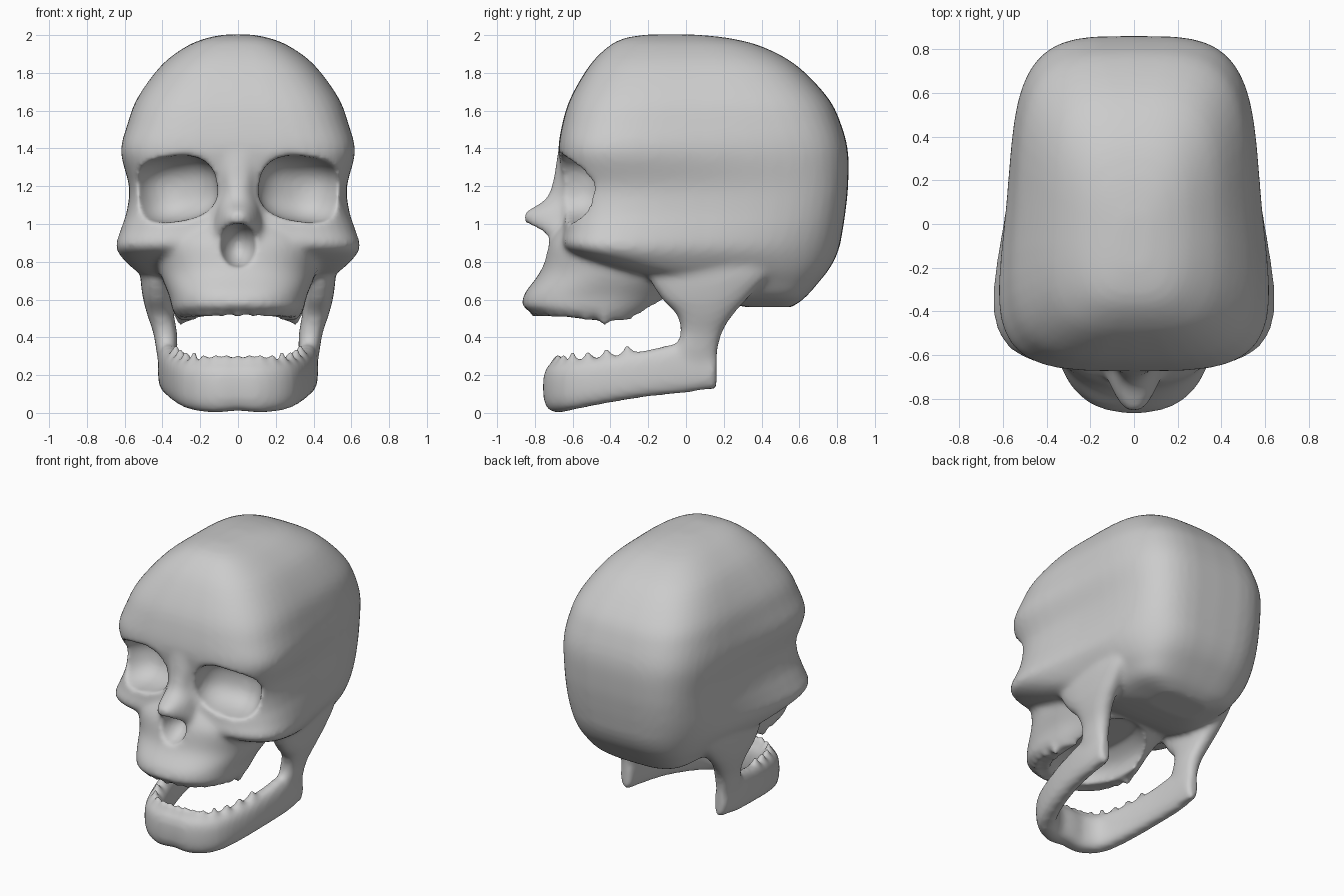
import bpy, bmesh, math
from mathutils import Vector, Matrix

if "Cube" in bpy.data.objects:
    bpy.data.objects.remove(bpy.data.objects["Cube"])


def spline(rows, sub=4):
    """Catmull-Rom interpolation of a list of equal-length tuples."""
    out = []
    for i in range(len(rows) - 1):
        p = [Vector(rows[min(max(i + k, 0), len(rows) - 1)]) for k in (-1, 0, 1, 2)]
        for s in range(sub):
            t = s / sub
            out.append(0.5 * (2 * p[1] + (p[2] - p[0]) * t
                              + (2 * p[0] - 5 * p[1] + 4 * p[2] - p[3]) * t * t
                              + (3 * p[1] - p[0] - 3 * p[2] + p[3]) * t ** 3))
    return out + [Vector(rows[-1])]


def power(v, e):
    return math.copysign(abs(v) ** e, v)


def skin(bm, rings):
    """Closed tube through rings of points."""
    vs = [[bm.verts.new(p) for p in r] for r in rings]
    n = len(vs[0])
    for a, b in zip(vs, vs[1:]):
        for i in range(n):
            bm.faces.new((a[i], a[(i + 1) % n], b[(i + 1) % n], b[i]))
    bm.faces.new(vs[0])
    bm.faces.new(vs[-1])


def stack(bm, rows, n=3.0, side=1, waist=0.0, n_top=None, count=48):
    """Loft of level superellipses: z, centre x, half width front, back, y front, y back."""
    rings = []
    for z, cx, wf, wb, yf, yb in spline(rows):
        e = n
        if n_top:
            e = n + (n_top - n) * min(max((z - 1.4) / 0.5, 0), 1)
        ring = []
        for k in range(count):
            a = math.tau * k / count
            v = power(math.sin(a), 2 / e)
            w = (wf + (wb - wf) * (v + 1) / 2) * (1 - waist * (1 - v * v))
            ring.append((side * cx + w * power(math.cos(a), 2 / e),
                         (yf + yb) / 2 + v * (yb - yf) / 2, z))
        rings.append(ring)
    skin(bm, rings)


def tooth(bm, x, y, z, down):
    m = Matrix.Translation((x, y, z)) @ Matrix.Rotation(math.pi if down else 0, 4, 'X')
    bmesh.ops.create_cone(bm, cap_ends=True, segments=8, radius1=0.05,
                          radius2=0.015, depth=0.09, matrix=m)


def finish(bm, name):
    bmesh.ops.recalc_face_normals(bm, faces=bm.faces[:])
    me = bpy.data.meshes.new(name)
    bm.to_mesh(me)
    bm.free()
    ob = bpy.data.objects.new(name, me)
    bpy.context.collection.objects.link(ob)
    return ob


bm = bmesh.new()

# braincase with brow and cheekbones
stack(bm, [(0.56, 0, .20, .20, .32, .56), (0.61, 0, .40, .36, .08, .63),
           (0.70, 0, .54, .43, -.16, .71), (0.78, 0, .67, .47, -.44, .77),
           (0.87, 0, .76, .50, -.65, .81), (0.97, 0, .72, .525, -.65, .83),
           (1.07, 0, .67, .54, -.64, .845), (1.20, 0, .65, .55, -.645, .858),
           (1.38, 0, .71, .555, -.675, .858), (1.53, 0, .665, .55, -.655, .82),
           (1.67, 0, .60, .52, -.61, .75), (1.84, 0, .45, .42, -.51, .585),
           (1.94, 0, .30, .29, -.41, .40), (1.985, 0, .18, .17, -.32, .22),
           (2.003, 0, .07, .07, -.20, .04)], n=3.7, waist=0.075, n_top=2.9)

# upper jaw
stack(bm, [(0.49, 0, .30, .31, -.55, -.25), (0.54, 0, .34, .35, -.83, -.15),
           (0.62, 0, .36, .37, -.86, -.05),
           (0.75, 0, .41, .42, -.77, .08), (0.90, 0, .45, .42, -.73, .10),
           (1.00, 0, .36, .36, -.67, .10)], n=2.4)

# nose bridge
stack(bm, [(0.75, 0, .15, .22, -.76, -.4), (0.92, 0, .13, .22, -.765, -.4),
           (1.0, 0, .10, .18, -.845, -.4), (1.06, 0, .08, .17, -.85, -.4),
           (1.13, 0, .08, .17, -.745, -.4), (1.22, 0, .09, .16, -.705, -.4),
           (1.37, 0, .14, .20, -.68, -.4)], n=2.5)

# rear upright parts of the lower jaw, flowing into the temples
for side in (-1, 1):
    stack(bm, [(0.125, .365, .03, .03, -.02, .165), (0.30, .375, .055, .05, -.06, .165),
               (0.42, .385, .065, .06, -.03, .19), (0.52, .41, .075, .065, -.05, .25),
               (0.62, .425, .085, .075, -.14, .34), (0.76, .43, .09, .085, -.2, .45),
               (0.96, .43, .07, .07, -.1, .45)],
          n=2.5, side=side)

# lower jaw bow: x, y, z bottom, z top, half thickness
half = [(.37, .16, .135, .30, .045), (.37, .0, .105, .37, .055), (.35, -.2, .085, .335, .06),
        (.305, -.42, .05, .295, .065), (.235, -.60, .015, .27, .07), (.12, -.675, .0, .265, .075)]
bow = spline(half + [(0, -.68, .01, .265, .075)] + [(-r[0],) + r[1:] for r in reversed(half)])
rings = []
for i, (x, y, zb, zt, t) in enumerate(bow):
    d = bow[min(i + 1, len(bow) - 1)] - bow[max(i - 1, 0)]
    nrm = Vector((d[1], -d[0])).normalized()
    ring = []
    for k in range(20):
        a = math.tau * k / 20
        u = t * power(math.cos(a), 0.75)
        ring.append((x + nrm.x * u, y + nrm.y * u,
                     (zb + zt) / 2 + (zt - zb) / 2 * power(math.sin(a), 0.75)))
    rings.append(ring)
skin(bm, rings)

# tooth stumps
for i, s in enumerate(bow):
    if 8 < i < len(bow) - 9 and i % 2 == 0:
        tooth(bm, s[0], s[1], s[3] + 0.005, False)
for k in range(-8, 9):
    a = math.radians(12 * k)
    y = -.48 - .32 * power(math.cos(a), .83)
    drop = .045 * math.exp(-((y + .38) / .14) ** 2)
    tooth(bm, .305 * power(math.sin(a), .83), y, .545 - drop, True)

skull = finish(bm, "skull")

# cutters: eye sockets, nose opening, palate hollow
cut = bmesh.new()
for side in (-1, 1):
    m = (Matrix.Translation((side * .35, -.64, 1.185)) @ Matrix.Rotation(side * .42, 4, 'Z')
         @ Matrix.Rotation(side * .16, 4, 'Y') @ Matrix.Diagonal((.225, .25, .172, 1)))
    made = bmesh.ops.create_uvsphere(cut, u_segments=32, v_segments=20, radius=1)
    for v in made['verts']:
        p = v.co.copy()
        r = (abs(p.x) ** 2.6 + abs(p.y) ** 2.6 + abs(p.z) ** 2.6) ** (1 / 2.6)
        v.co = m @ (p / r)
bmesh.ops.create_uvsphere(cut, u_segments=24, v_segments=16, radius=1,
                          matrix=Matrix.Translation((0, -.80, .885))
                          @ Matrix.Diagonal((.1, .2, .12, 1)))
stack(cut, [(0.40, 0, .23, .25, -.73, .05), (0.57, 0, .22, .24, -.72, .05),
            (0.66, 0, .13, .15, -.60, -.05)], n=2.4)
cutter = finish(cut, "cutter")
cutter.hide_render = True

# fuse, carve and soften
bpy.context.view_layer.objects.active = skull
skull.select_set(True)
for kind in ('REMESH', 'BOOLEAN', 'REMESH', 'SMOOTH'):
    mod = skull.modifiers.new(kind.lower(), kind)
    if kind == 'REMESH':
        mod.mode = 'VOXEL'
        mod.voxel_size = 0.016
    elif kind == 'BOOLEAN':
        mod.operation = 'DIFFERENCE'
        mod.object = cutter
    else:
        mod.factor = 0.5
        mod.iterations = 8
    bpy.ops.object.modifier_apply(modifier=mod.name)
bpy.data.objects.remove(cutter)
skull.data.shade_smooth()
